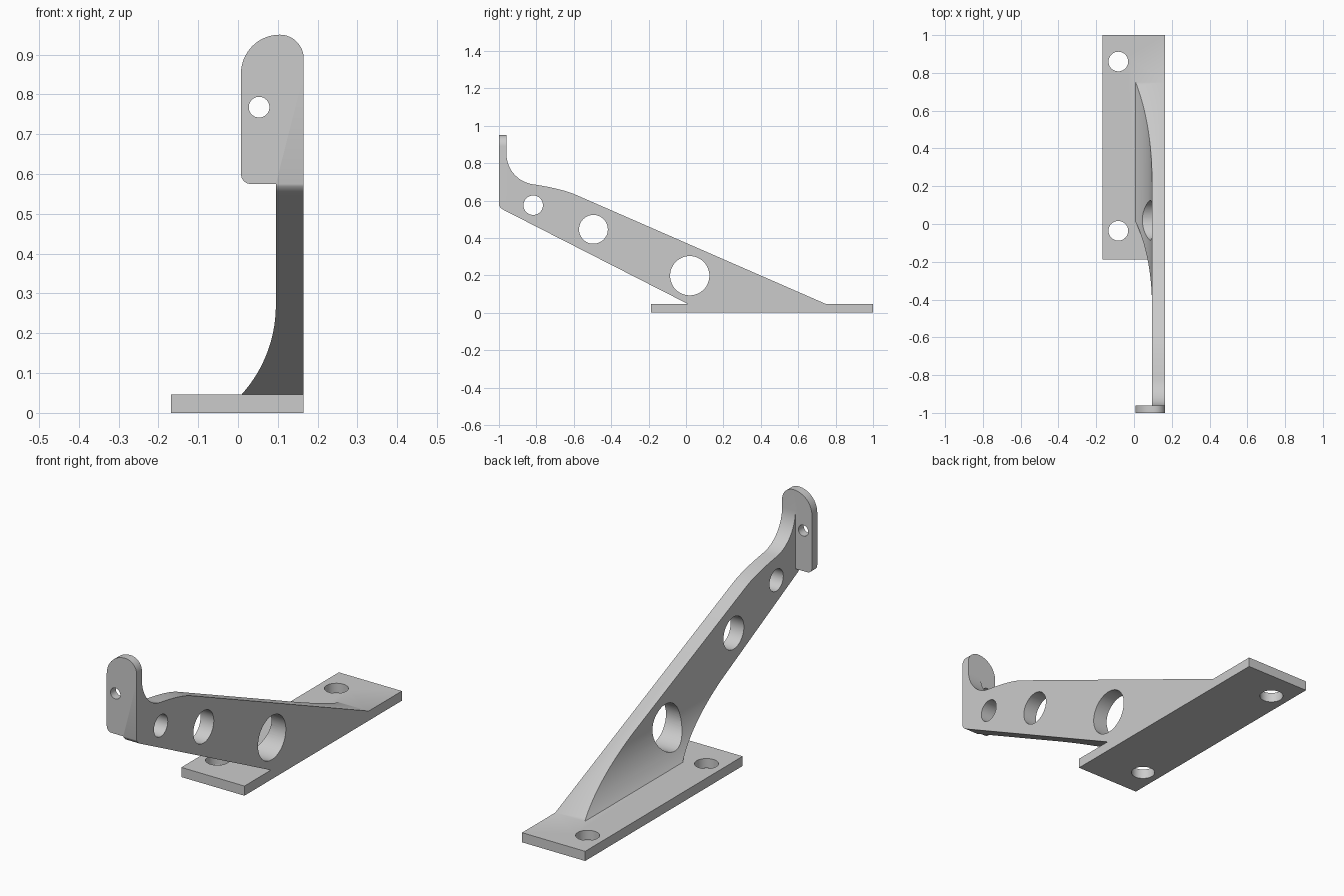
import bpy, bmesh
from math import sin, cos, radians

cube = bpy.data.objects.get("Cube")
if cube:
    bpy.data.objects.remove(cube, do_unlink=True)

grey = bpy.data.materials.new("plain grey")
grey.use_nodes = True
grey.diffuse_color = (0.6, 0.6, 0.6, 1)
grey.node_tree.nodes["Principled BSDF"].inputs["Base Color"].default_value = (0.6, 0.6, 0.6, 1)


def arc(cx, cy, r, start, end, n=16):
    """Points on an arc, angles in degrees."""
    angles = [radians(start + (end - start) * i / n) for i in range(n + 1)]
    return [(cx + r * cos(a), cy + r * sin(a)) for a in angles]


def circle(cx, cy, r):
    return arc(cx, cy, r, 0, 360, 48)[:-1]


def bend(a, b, c, n=12):
    """Points on a curve from a to c, pulled towards b."""
    return [tuple((1 - t) ** 2 * p + 2 * t * (1 - t) * q + t * t * s
                  for p, q, s in zip(a, b, c))
            for t in (i / n for i in range(n + 1))]


def prism(name, outline, axis, low, high):
    """Extrude a closed outline along the given axis."""
    place = {"x": lambda p, d: (d, p[0], p[1]),
             "y": lambda p, d: (p[0], d, p[1]),
             "z": lambda p, d: (p[0], p[1], d)}[axis]
    bm = bmesh.new()
    face = bm.faces.new([bm.verts.new(place(p, low)) for p in outline])
    new = bmesh.ops.extrude_face_region(bm, geom=[face])["geom"]
    shift = place((0, 0), high - low)
    bmesh.ops.translate(bm, vec=shift, verts=[v for v in new if isinstance(v, bmesh.types.BMVert)])
    bmesh.ops.recalc_face_normals(bm, faces=bm.faces)
    mesh = bpy.data.meshes.new(name)
    bm.to_mesh(mesh)
    bm.free()
    mesh.materials.append(grey)
    obj = bpy.data.objects.new(name, mesh)
    bpy.context.collection.objects.link(obj)
    return obj


def combine(target, tool, operation):
    """Apply a boolean and remove the helper."""
    mod = target.modifiers.new("combine", "BOOLEAN")
    mod.operation, mod.solver, mod.object = operation, "EXACT", tool
    bpy.context.view_layer.objects.active = target
    bpy.ops.object.modifier_apply(modifier=mod.name)
    bpy.data.objects.remove(tool, do_unlink=True)


LEFT, RIGHT, WEB, TAB = -0.168, 0.165, 0.095, 0.0075
BASE_TOP = 0.046

# Base plate with two screw holes
bracket = prism("bracket", [(LEFT, -0.187), (RIGHT, -0.187), (RIGHT, 1), (LEFT, 1)],
                "z", 0, BASE_TOP)
for y in (-0.036, 0.86):
    combine(bracket, prism("screw_hole", circle(-0.083, y, 0.052), "z", -0.1, 0.2), "DIFFERENCE")

# Sloping arm, side outline
outline = [(0.012, 0.02), (0.75, 0.02), (0.75, BASE_TOP)]
outline += bend((-0.59, 0.631), (-0.666, 0.664), (-0.82, 0.687))
outline += arc(-0.795, 0.85, 0.165, 261, 180)[1:]
outline += [(-1, 0.85)]
outline += bend((-1, 0.575), (-0.994, 0.558), (-0.968, 0.546), 6)
outline += [(0.012, BASE_TOP)]
arm = prism("arm", outline, "x", -0.1, RIGHT)

# Arm cross-section flares out towards the base
flare = arc(WEB - 0.334, 0.27, 0.334, -42.35, 0, 24)
section = [(TAB, -0.1), (0.3, -0.1), (0.3, 1.2), (WEB, 1.2)] + flare[::-1]
combine(arm, prism("flare", section, "y", -1.5, 1.5), "INTERSECT")

# Lightening holes, growing towards the base
for y, z, r in ((-0.817, 0.575, 0.052), (-0.495, 0.446, 0.077), (0.02, 0.198, 0.105)):
    combine(arm, prism("lightening_hole", circle(y, z, r), "x", -0.5, 0.5), "DIFFERENCE")

# Upright mounting tab with rounded corners
tab_outline = [(RIGHT, 0.575)]
tab_outline += arc(RIGHT - 0.06, 0.89, 0.06, 0, 90)
tab_outline += arc(TAB + 0.0975, 0.8525, 0.0975, 90, 180)[1:]
tab_outline += arc(TAB + 0.025, 0.6, 0.025, 180, 270, 8)
tab = prism("tab", tab_outline, "y", -1, -0.96)
combine(tab, prism("tab_hole", circle(0.053, 0.768, 0.026), "y", -1.2, -0.8), "DIFFERENCE")

# Join into one solid
combine(arm, tab, "UNION")
combine(bracket, arm, "UNION")
bpy.ops.object.select_all(action="DESELECT")
bracket.select_set(True)
bpy.context.view_layer.objects.active = bracket
bpy.ops.object.shade_smooth_by_angle(angle=radians(30))
